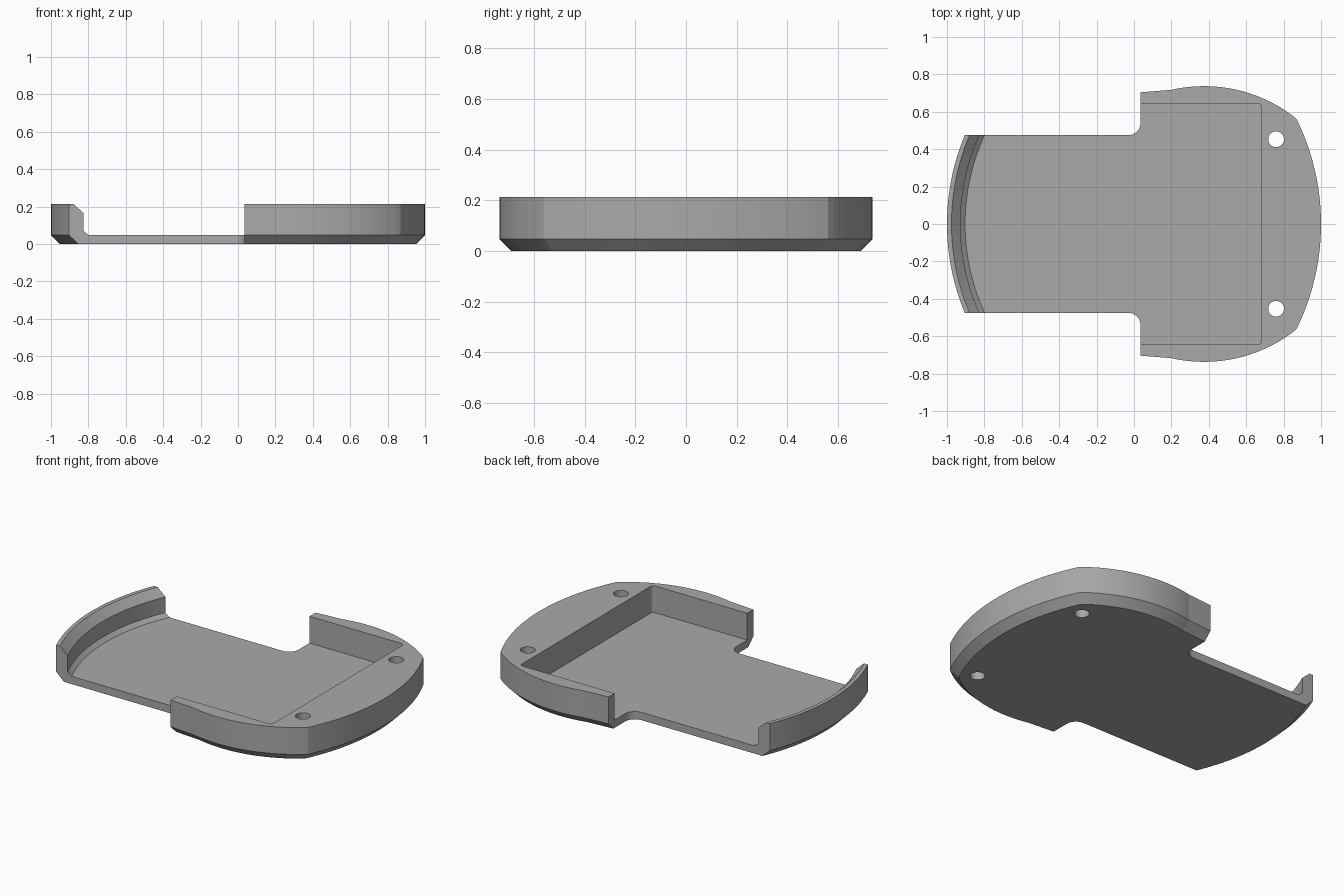
import bpy, bmesh
from math import sin, cos, asin, pi
from mathutils import Vector

if "Cube" in bpy.data.objects:
    bpy.data.objects.remove(bpy.data.objects["Cube"])

HEIGHT, FLOOR, WAIST, STEP_X = 0.213, 0.048, 0.475, 0.035
END_R = 1.235                 # radius of the narrow end, concentric lip
END_CX = END_R - 1.0

grey = bpy.data.materials.new("plain_grey")
grey.use_nodes = True
grey.diffuse_color = (0.4, 0.4, 0.4, 1)
grey.node_tree.nodes["Principled BSDF"].inputs["Base Color"].default_value = (0.4, 0.4, 0.4, 1)


def arc(cx, cy, r, a0, a1, n):
    return [Vector((cx + r * cos(a0 + (a1 - a0) * i / n),
                    cy + r * sin(a0 + (a1 - a0) * i / n))) for i in range(n + 1)]


def inset(pts, d):
    """Mitred inset of a counter-clockwise outline."""
    out = []
    for i, p in enumerate(pts):
        e0 = (p - pts[i - 1]).normalized()
        e1 = (pts[(i + 1) % len(pts)] - p).normalized()
        n0, n1 = Vector((-e0.y, e0.x)), Vector((-e1.y, e1.x))
        out.append(p + (n0 + n1) * d / (1 + n0.dot(n1)))
    return out


def loft(name, rings):
    """Closed solid through (outline, z) rings."""
    bm = bmesh.new()
    loops = [[bm.verts.new((p.x, p.y, z)) for p in pts] for pts, z in rings]
    bm.faces.new(loops[0][::-1])
    bm.faces.new(loops[-1])
    for a, b in zip(loops, loops[1:]):
        for i in range(len(a)):
            j = (i + 1) % len(a)
            bm.faces.new((a[i], a[j], b[j], b[i]))
    bmesh.ops.recalc_face_normals(bm, faces=bm.faces)
    me = bpy.data.meshes.new(name)
    bm.to_mesh(me)
    bm.free()
    me.materials.append(grey)
    ob = bpy.data.objects.new(name, me)
    bpy.context.collection.objects.link(ob)
    return ob


# Outer outline: wide end arc, shoulder arcs, straight flanks, narrow end arc
wide_r, shoulder_r = 1.27, 0.7875
wide_a = asin(0.56 / wide_r)
shoulder = arc(0.375, 0.737 - shoulder_r, shoulder_r, asin(0.611 / shoulder_r), pi / 2 + 0.224, 20)
upper = shoulder[:] + [Vector((STEP_X, 0.704)), Vector((-0.3, 0.68))]
lower = [Vector((p.x, -p.y)) for p in reversed(upper)]
end_a = asin(0.62 / END_R)
outline = (arc(1 - wide_r, 0, wide_r, -wide_a, wide_a, 24) + upper[1:]
           + arc(END_CX, 0, END_R, pi - end_a, pi + end_a, 28) + lower[:-1])
tray = loft("tray", [(inset(outline, 0.048), 0), (outline, FLOOR), (outline, HEIGHT)])

cutters = []

# Side notches that form the waist, with a filleted inner corner
for s in (1, -1):
    f = 0.065
    pts = ([Vector((-1.3, WAIST))]
           + arc(STEP_X - f, WAIST + f, f, -pi / 2, 0, 8)
           + [Vector((STEP_X, 1.0)), Vector((-1.3, 1.0))])
    pts = [Vector((p.x, s * p.y)) for p in pts]
    cutters.append(loft("waist_cutter", [(pts, -0.1), (pts, 0.4)]))

# Cavity behind the curved end lip, stepped and chamfered
rings = []
for wall, z in ((0.097, FLOOR), (0.072, 0.07), (0.072, 0.166), (0.024, HEIGHT), (0.024, 0.4)):
    r = END_R - wall
    a = asin(0.56 / r)
    pts = arc(END_CX, 0, r, pi - a, pi + a, 28) + [Vector((0.2, -0.56)), Vector((0.2, 0.56))]
    rings.append((pts, z))
cutters.append(loft("lip_cutter", rings))

# Rectangular pocket with rounded far corners
c = 0.02
pocket = ([Vector((-0.2, -0.645))] + arc(0.68 - c, -0.645 + c, c, -pi / 2, 0, 6)
          + arc(0.68 - c, 0.645 - c, c, 0, pi / 2, 6) + [Vector((-0.2, 0.645))])
cutters.append(loft("pocket_cutter", [(pocket, FLOOR), (pocket, 0.4)]))

# Screw holes
for s in (1, -1):
    ring = arc(0.76, s * 0.453, 0.042, 0, 2 * pi, 32)[:-1]
    cutters.append(loft("hole_cutter", [(ring, -0.1), (ring, 0.4)]))

# Apply the cuts, then drop the cutters
bpy.context.view_layer.objects.active = tray
for cutter in cutters:
    cutter.hide_render = True
    mod = tray.modifiers.new("cut", 'BOOLEAN')
    mod.operation, mod.solver, mod.object = 'DIFFERENCE', 'EXACT', cutter
    bpy.ops.object.modifier_apply(modifier=mod.name)
    bpy.data.objects.remove(cutter)
